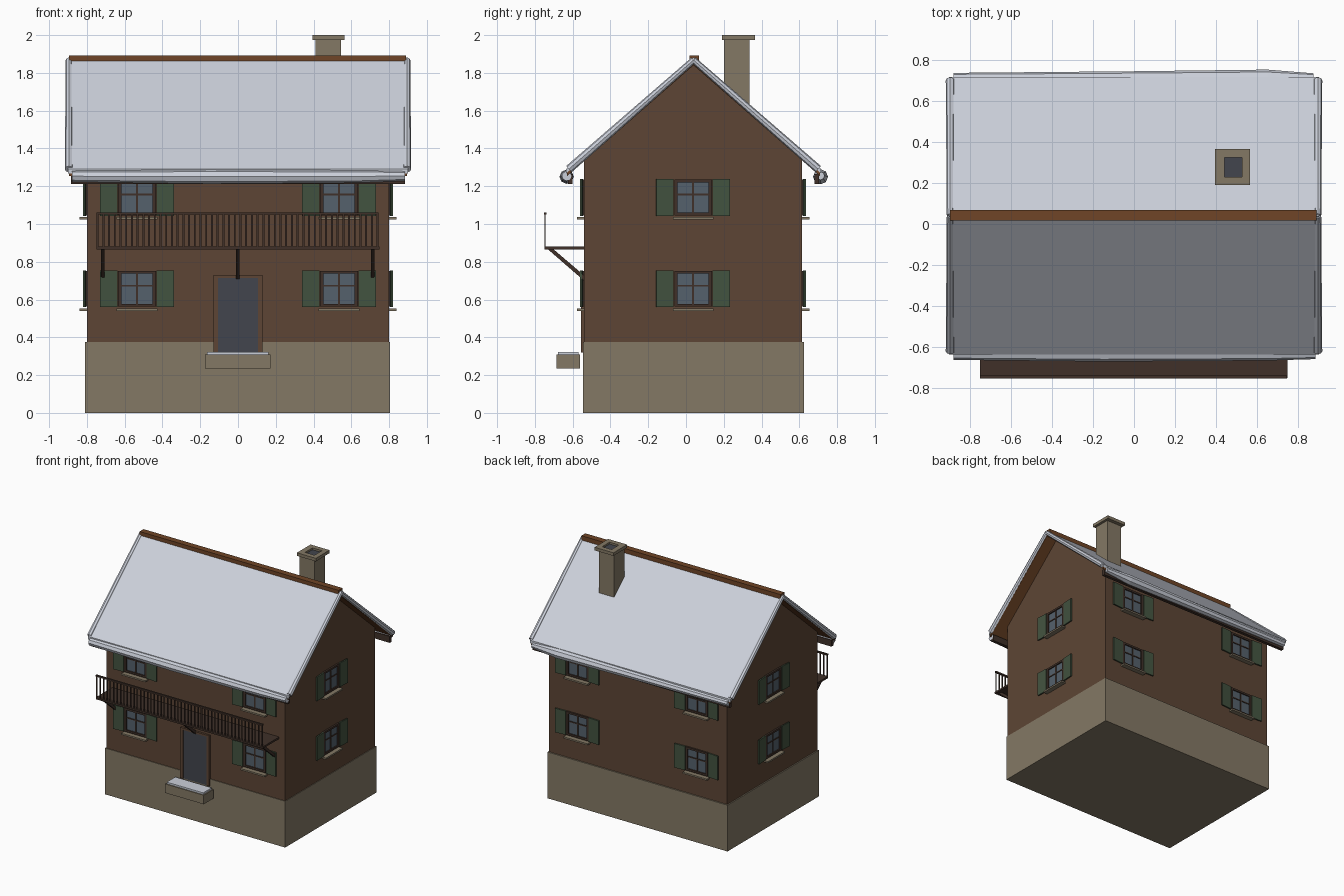
import bpy, bmesh, math
from mathutils import Matrix, Vector

if "Cube" in bpy.data.objects:
    bpy.data.objects.remove(bpy.data.objects["Cube"])


def mat(name, r, g, b):
    m = bpy.data.materials.new(name)
    m.diffuse_color = (r, g, b, 1)
    m.use_nodes = True
    m.node_tree.nodes["Principled BSDF"].inputs["Base Color"].default_value = m.diffuse_color
    return m


STONE = mat("stone", 0.23, 0.19, 0.13)
WOOD = mat("wood", 0.11, 0.06, 0.035)
DARK = mat("dark_wood", 0.05, 0.03, 0.022)
RUST = mat("roof_wood", 0.16, 0.06, 0.02)
SNOW = mat("snow", 0.60, 0.63, 0.70)
GREEN = mat("shutter_green", 0.055, 0.085, 0.05)
GLASS = mat("glass", 0.09, 0.12, 0.15)
SLATE = mat("slate", 0.055, 0.06, 0.075)

I = Matrix.Identity(4)


def box(bm, x0, x1, y0, y1, z0, z1, m=I):
    t = Matrix.Translation(((x0 + x1) / 2, (y0 + y1) / 2, (z0 + z1) / 2))
    s = Matrix.Diagonal((x1 - x0, y1 - y0, z1 - z0, 1))
    bmesh.ops.create_cube(bm, size=1, matrix=m @ t @ s)


def loft(bm, rings):
    rows = [[bm.verts.new(p) for p in ring] for ring in rings]
    n = len(rows[0])
    for a, b in zip(rows, rows[1:]):
        for i in range(n):
            bm.faces.new((a[i], a[(i + 1) % n], b[(i + 1) % n], b[i]))
    bm.faces.new(rows[0][::-1])
    bm.faces.new(rows[-1])


def prism(bm, pts, x0, x1):
    loft(bm, [[(x, y, z) for y, z in pts] for x in (x0, x1)])


def finish(bm, name, material):
    bmesh.ops.recalc_face_normals(bm, faces=bm.faces)
    me = bpy.data.meshes.new(name)
    bm.to_mesh(me)
    bm.free()
    me.materials.append(material)
    ob = bpy.data.objects.new(name, me)
    bpy.context.collection.objects.link(ob)
    return ob


def boxes(name, material, *dims):
    bm = bmesh.new()
    for d in dims:
        box(bm, *d)
    return finish(bm, name, material)


# Stone base, timber walls and gable
boxes("stone_base", STONE, (-0.81, 0.805, -0.545, 0.625, 0, 0.375))
boxes("timber_walls", WOOD, (-0.80, 0.80, -0.54, 0.615, 0.375, 1.34))
MID, SLOPE, TOP = 0.04, 0.875, 1.84
bm = bmesh.new()
prism(bm, [(-0.54, 1.34), (0.615, 1.34), (MID, TOP)], -0.80, 0.80)
finish(bm, "gable", WOOD)


# Roof layers: chevron between two heights, reaching d from the ridge
def chevron(name, material, low, high, d, hx):
    drop = SLOPE * d
    pts = [(MID - d, low - drop), (MID, low), (MID + d, low - drop),
           (MID + d, high - drop), (MID, high), (MID - d, high - drop)]
    bm = bmesh.new()
    prism(bm, pts, -hx, hx)
    return finish(bm, name, material)


chevron("roof_deck", RUST, TOP, 1.858, 0.67, 0.895)
chevron("roof_snow", SNOW, 1.858, 1.882, 0.675, 0.90)
boxes("ridge_cap", RUST, (-0.895, 0.89, 0.018, 0.068, 1.855, 1.893))

# Rounded snow rolls along verges and eaves
bm = bmesh.new()
for sx in (-1, 1):
    for sy in (-1, 1):
        a = Vector((sx * 0.895, MID, 1.868))
        b = Vector((sx * 0.895, MID + sy * 0.66, 1.868 - 0.66 * SLOPE))
        rot = (b - a).to_track_quat('Z', 'Y').to_matrix().to_4x4()
        bmesh.ops.create_cone(bm, cap_ends=True, segments=8, radius1=0.017, radius2=0.022,
                              depth=(b - a).length,
                              matrix=Matrix.Translation((a + b) / 2) @ rot)
finish(bm, "verge_snow", SNOW)

bm = bmesh.new()
for sy, xs in ((-1, ((-0.88, 0.030), (-0.15, 0.038), (0.65, 0.033), (0.885, 0.026))),
               (1, ((-0.88, 0.024), (0.0, 0.032), (0.65, 0.040), (0.875, 0.022)))):
    rings = []
    for x, r in xs:
        rings.append([(x, MID + sy * 0.672 + r * math.cos(k * math.tau / 8),
                       1.262 - r * 0.3 + r * math.sin(k * math.tau / 8)) for k in range(8)])
    loft(bm, rings)
finish(bm, "eave_snow", SNOW)

# Dark fascia under each eave
boxes("eave_fascia", DARK, (-0.885, 0.885, -0.625, -0.60, 1.213, 1.265),
      (-0.885, 0.885, 0.68, 0.705, 1.213, 1.265))

# Chimney with open cap
boxes("chimney_shaft", STONE, (0.41, 0.545, 0.2, 0.335, 1.5, 1.978))
boxes("chimney_cap", STONE, (0.395, 0.44, 0.19, 0.365, 1.975, 2.0),
      (0.525, 0.565, 0.19, 0.365, 1.975, 2.0),
      (0.44, 0.525, 0.19, 0.23, 1.975, 2.0), (0.44, 0.525, 0.325, 0.365, 1.975, 2.0))
boxes("chimney_flue", SLATE, (0.44, 0.525, 0.23, 0.325, 1.978, 1.985))

# Windows: local x across, -y outward, origin at window centre
frames, panes, shutters, sills = (bmesh.new() for _ in range(4))


def window(x, y, z, angle):
    m = Matrix.Translation((x, y, z)) @ Matrix.Rotation(math.radians(angle), 4, 'Z')
    for s in (-1, 1):
        a, b = sorted((s * 0.10, s * 0.082))
        box(frames, a, b, -0.014, 0.004, -0.095, 0.095, m)
        box(frames, -0.10, 0.10, -0.014, 0.004, *sorted((s * 0.095, s * 0.08)), m)
        hinge = m @ Matrix.Translation((s * 0.104, -0.006, 0)) @ Matrix.Rotation(s * -0.06, 4, 'Z')
        box(shutters, *sorted((0, s * 0.092)), -0.010, 0.001, -0.097, 0.097, hinge)
    box(frames, -0.005, 0.005, -0.009, 0, -0.08, 0.08, m)
    box(frames, -0.082, 0.082, -0.009, 0, 0.012, 0.021, m)
    box(panes, -0.084, 0.084, -0.004, 0.004, -0.082, 0.082, m)
    box(sills, -0.108, 0.108, -0.038, 0.004, -0.117, -0.104, m)


for z in (0.657, 1.14):
    for x in (-0.535, 0.535):
        window(x, -0.54, z, 0)
        window(x, 0.615, z, 180)
    window(0.80, 0.038, z, 90)
    window(-0.80, 0.038, z, -90)
finish(frames, "window_frames", DARK)
finish(panes, "window_panes", GLASS)
finish(shutters, "window_shutters", GREEN)
finish(sills, "window_sills", STONE)

# Door and snowy step
boxes("door_frame", WOOD, (-0.13, -0.105, -0.556, -0.53, 0.32, 0.73),
      (0.105, 0.13, -0.556, -0.53, 0.32, 0.73), (-0.105, 0.105, -0.556, -0.53, 0.715, 0.73))
boxes("door", SLATE, (-0.105, 0.105, -0.55, -0.53, 0.32, 0.715))
boxes("door_step", STONE, (-0.175, 0.172, -0.685, -0.56, 0.235, 0.308))
boxes("step_snow", SNOW, (-0.165, 0.162, -0.677, -0.568, 0.308, 0.322))

# Balcony floor, railing and diagonal brackets
boxes("balcony_floor", DARK, (-0.75, 0.748, -0.75, -0.54, 0.865, 0.88))
boxes("balcony_rail", DARK, (-0.75, 0.745, -0.753, -0.739, 1.05, 1.062))
N = 50
boxes("balusters", DARK, *[(x - 0.005, x + 0.005, -0.748, -0.743, 0.88, 1.05)
                           for x in (-0.743 + i * 1.482 / (N - 1) for i in range(N))])
bm = bmesh.new()
for x in (-0.715, -0.002, 0.714):
    prism(bm, [(-0.73, 0.865), (-0.70, 0.865), (-0.54, 0.728), (-0.54, 0.70)], x - 0.009, x + 0.009)
finish(bm, "balcony_brackets", DARK)
